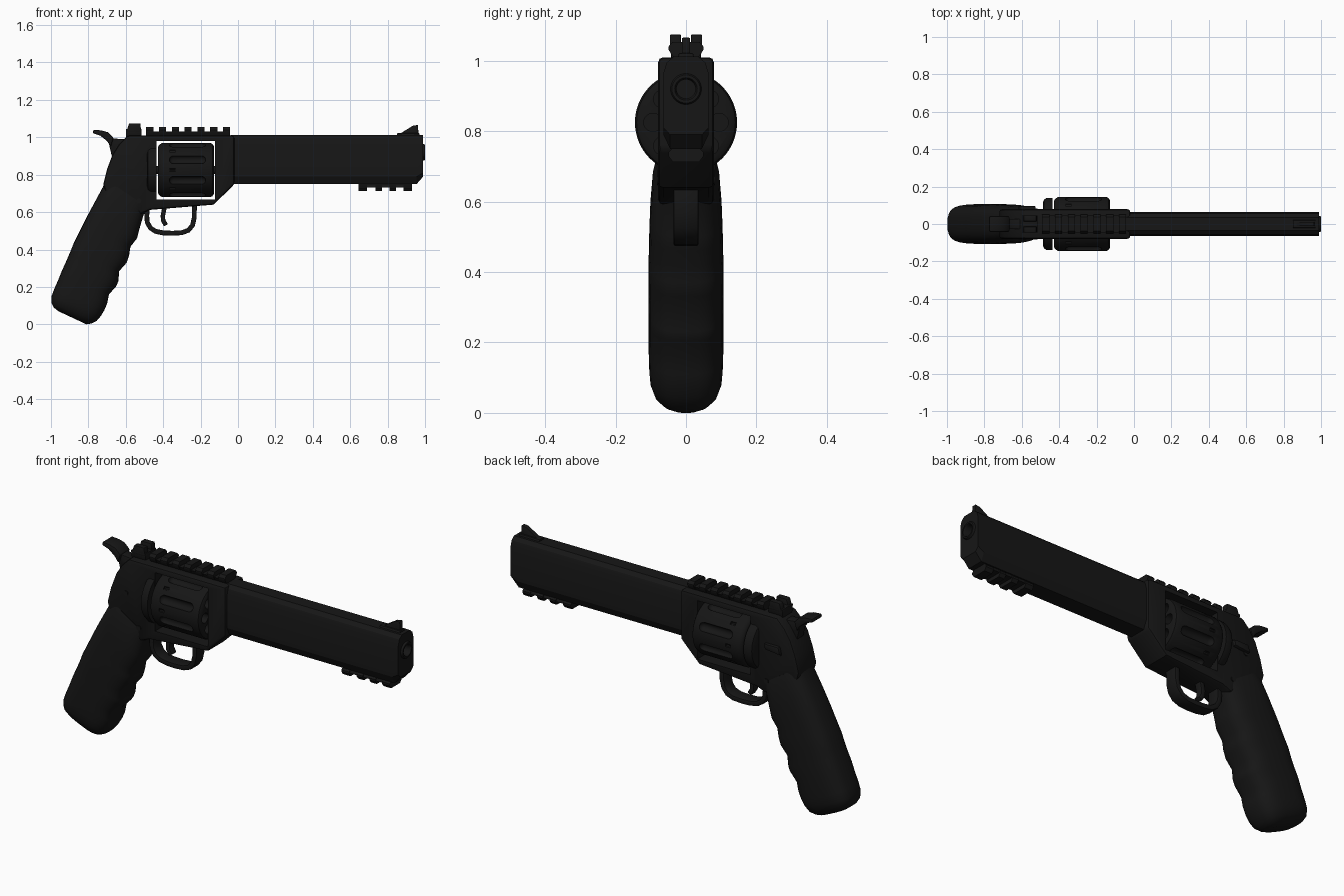
import bpy, bmesh
from math import sin, cos, pi, radians
from mathutils import Vector

if "Cube" in bpy.data.objects:
    bpy.data.objects.remove(bpy.data.objects["Cube"])

black = bpy.data.materials.new("black_finish")
black.diffuse_color = (0.008, 0.008, 0.008, 1)
black.use_nodes = True
black.node_tree.nodes["Principled BSDF"].inputs["Base Color"].default_value = black.diffuse_color


def add_loft(bm, rings):
    """Skin a list of equal-length rings and cap both ends."""
    vs = [[bm.verts.new(p) for p in r] for r in rings]
    n = len(vs[0])
    for a, b in zip(vs, vs[1:]):
        for i in range(n):
            bm.faces.new((a[i], a[(i + 1) % n], b[(i + 1) % n], b[i]))
    bm.faces.new(vs[0])
    bm.faces.new(vs[-1])


def build(name, lofts, bevel=0, segs=2, angle=35):
    bm = bmesh.new()
    for rings in lofts:
        add_loft(bm, rings)
    bmesh.ops.recalc_face_normals(bm, faces=bm.faces[:])
    me = bpy.data.meshes.new(name)
    bm.to_mesh(me)
    bm.free()
    ob = bpy.data.objects.new(name, me)
    bpy.context.collection.objects.link(ob)
    me.materials.append(black)
    bpy.ops.object.select_all(action='DESELECT')
    ob.select_set(True)
    bpy.context.view_layer.objects.active = ob
    if bevel:
        m = ob.modifiers.new("bevel", 'BEVEL')
        m.width, m.segments, m.limit_method, m.angle_limit = bevel, segs, 'ANGLE', radians(40)
        bpy.ops.object.modifier_apply(modifier=m.name)
    bpy.ops.object.shade_smooth_by_angle(angle=radians(angle))
    return ob


def cut(ob, cutter):
    cutter.hide_render = True
    bpy.ops.object.select_all(action='DESELECT')
    ob.select_set(True)
    bpy.context.view_layer.objects.active = ob
    m = ob.modifiers.new("cut", 'BOOLEAN')
    m.operation, m.solver, m.object = 'DIFFERENCE', 'EXACT', cutter
    bpy.ops.object.modifier_apply(modifier=m.name)
    bpy.data.objects.remove(cutter)
    bpy.ops.object.shade_smooth_by_angle(angle=radians(35))


def side(pts, y0, y1):          # (x, z) profile extruded along y
    return [[(x, y, z) for x, z in pts] for y in (y0, y1)]


def along(pts, x0, x1):         # half (y, z) profile mirrored, extruded along x
    full = pts + [(-y, z) for y, z in reversed(pts)]
    return [[(x, y, z) for y, z in full] for x in (x0, x1)]


def box(x0, x1, y0, y1, z0, z1):
    return side([(x0, z0), (x1, z0), (x1, z1), (x0, z1)], y0, y1)


def lathe(pts, cy, cz, n=48):   # (x, radius) profile turned about an x axis
    return [[(x, cy + r * cos(2 * pi * i / n), cz + r * sin(2 * pi * i / n))
             for i in range(n)] for x, r in pts]


def sweep(path, t, w):          # rectangular strap along an (x, z) path
    rings = []
    for i, p in enumerate(path):
        a, b = Vector(path[max(i - 1, 0)]), Vector(path[min(i + 1, len(path) - 1)])
        d = (b - a).normalized()
        nx, nz = -d.y * t, d.x * t
        rings.append([(p[0] + s * nx, y, p[1] + s * nz)
                      for s, y in ((1, -w), (1, w), (-1, w), (-1, -w))])
    return rings


CZ, BZ = 0.825, 0.92            # cylinder axis and bore axis heights

# Frame with cylinder window
frame = build("frame", [side([
    (-.02, 1.01), (-.59, 1.01), (-.635, .965), (-.67, .91), (-.70, .83), (-.72, .75),
    (-.70, .68), (-.52, .59), (-.47, .612), (-.13, .64), (-.02, .748)], -.079, .079)], .014)
cut(frame, build("window_cutter", [box(-.435, -.122, -.3, .3, .668, .98)]))

# Barrel with chamfered muzzle, hollow bore and crown
sec = [(.045, .75), (.064, .79), (.064, .965), (.055, .995), (.035, 1.012)]
r0, r1 = along(sec, -.04, .955)
r2 = [(.99, y, max(z, .79 + .02 * (abs(y) > .05) * (z < .8))) for _, y, z in r1]
barrel = build("barrel", [[r0, r1, r2]], angle=25)
cut(barrel, build("bore_cutter", [lathe([(.6, .042), (1.1, .042)], 0, BZ)]))
build("muzzle_crown", [lathe([(.6, .044), (.994, .044), (1.0, .040), (1.0, .032),
                              (.99, .027), (.65, .027)], 0, BZ)])

# Cylinder: flutes, stop notches and chambers cut away
cyl = build("cylinder", [lathe([(-.427, .125), (-.42, .136), (-.405, .145), (-.15, .145),
                                (-.137, .14), (-.129, .128)], 0, CZ, 64)])
flutes, holes, notches = [], [], []
capsule = [(-.27 + s * (.075 + .023 * sin(a)), .023 * cos(a) + .0005)
           for s, angs in ((-1, (pi / 2, 1, .5, 0)), (1, (0, .5, 1, pi / 2))) for a in angs]
for k in range(8):
    a = k * pi / 4
    f = a + pi / 8
    flutes.append(lathe(capsule, .147 * cos(f), CZ + .147 * sin(f), 16))
    holes.append(lathe([(-.3, .026), (-.1, .026)], .094 * cos(a), CZ + .094 * sin(a), 20))
    notches.append(lathe([(-.365, .009), (-.335, .009)], .146 * cos(a), CZ + .146 * sin(a), 8))
for nm, parts in (("flute_cutter", flutes), ("chamber_cutter", holes), ("notch_cutter", notches)):
    cut(cyl, build(nm, parts))
build("cylinder_pin", [lathe([(-.45, .022), (-.1, .022)], 0, CZ, 24)])

# Recoil shield behind the cylinder
build("recoil_shield", [lathe([(-.487, .115), (-.48, .132), (-.465, .14), (-.437, .14)], 0, CZ)])

# Grip: rounded sections from top to heel, with finger grooves in front
stations = [  # front x, z, back x, z, half width
    (-.48, .625, -.708, .775, .082), (-.505, .585, -.722, .735, .095),
    (-.53, .50, -.765, .655, .102), (-.54, .46, -.80, .59, .104),
    (-.575, .415, -.82, .55, .105), (-.582, .37, -.84, .51, .106),
    (-.595, .33, -.86, .47, .107), (-.635, .285, -.88, .43, .107),
    (-.64, .23, -.90, .38, .107), (-.65, .205, -.915, .345, .107),
    (-.69, .16, -.94, .29, .107), (-.70, .11, -.96, .24, .106),
    (-.715, .075, -.982, .19, .105), (-.733, .045, -.997, .15, .102),
    (-.757, .017, -.998, .115, .09), (-.785, .004, -.985, .09, .07),
    (-.81, .0, -.96, .07, .045)]
rings = []
for fx, fz, bx, bz, w in stations:
    ring = []
    for i in range(32):
        c, s = cos(i * pi / 16), sin(i * pi / 16)
        u = abs(c) ** .65 * (1 if c > 0 else -1)
        v = abs(s) ** .65 * (1 if s > 0 else -1)
        ring.append(((fx + bx) / 2 + u * (fx - bx) / 2, v * w, (fz + bz) / 2 + u * (fz - bz) / 2))
    rings.append(ring)
build("grip", [rings], angle=50)

# Trigger guard and trigger
build("trigger_guard", [sweep([
    (-.485, .63), (-.488, .58), (-.485, .545), (-.468, .515), (-.44, .497), (-.40, .489),
    (-.35, .487), (-.30, .490), (-.265, .503), (-.243, .53), (-.234, .57), (-.233, .65)],
    .013, .035)], .005)
build("trigger", [sweep([(-.385, .66), (-.396, .61), (-.402, .58), (-.40, .555), (-.385, .53)],
                        .012, .02)], .004)

# Hammer with spur
build("hammer", [side([(-.58, .99), (-.625, .99), (-.665, .995), (-.70, 1.02), (-.715, 1.0),
                       (-.69, .965), (-.675, .90), (-.60, .88)], -.028, .028)], .006)
build("hammer_spur", [side([(-.665, .998), (-.695, 1.027), (-.73, 1.037), (-.773, 1.04),
                            (-.776, 1.022), (-.735, 1.008), (-.70, .98), (-.68, .95)],
                           -.042, .042)], .007)

# Accessory rails: top of frame and underside of barrel
tooth = [(.032, 1.005), (.05, 1.032), (.05, 1.04), (.038, 1.054)]
top = [along([(.032, 1.005), (.045, 1.03)], -.49, -.05)]
for k in range(7):
    x = -.472 + k * .0685
    top.append(along(tooth, x - .019, x + .019))
build("top_rail", top)
under = [along([(.035, .76), (.045, .732)], .645, .93)]
for x0, x1 in ((.645, .69), (.735, .77), (.81, .845), (.885, .93)):
    under.append(along([(.03, .76), (.05, .74), (.05, .73), (.038, .713)], x0, x1))
build("under_rail", under)

# Sights
build("rear_sight_base", [along([(.04, 1.0), (.047, 1.045)], -.6, -.515)], .004)
for nm, s in (("left", 1), ("right", -1)):
    ys = sorted((s * .014, s * .046))
    build("rear_sight_post_" + nm, [side([(-.597, 1.03), (-.582, 1.075), (-.522, 1.075),
                                         (-.518, 1.03)], *ys)], .004)
build("front_sight", [side([(.85, 1.0), (.87, 1.022), (.935, 1.062), (.962, 1.066),
                            (.966, 1.0)], -.012, .012)], .003)
build("front_sight_base", [along([(.025, 1.0), (.02, 1.022)], .85, .97)], .003)

# Cylinder latch on the far side, side screws on both sides
build("cylinder_latch", [side([(-.62, .825), (-.53, .835), (-.525, .865), (-.61, .865)],
                              .07, .096)], .006)
for nm, x, z in (("rear", -.605, .825), ("front", -.53, .66)):
    pts = [(.013 * cos(i * pi / 8) + x, .013 * sin(i * pi / 8) + z) for i in range(16)]
    build("frame_screw_" + nm, [side(pts, -.083, .083)])
